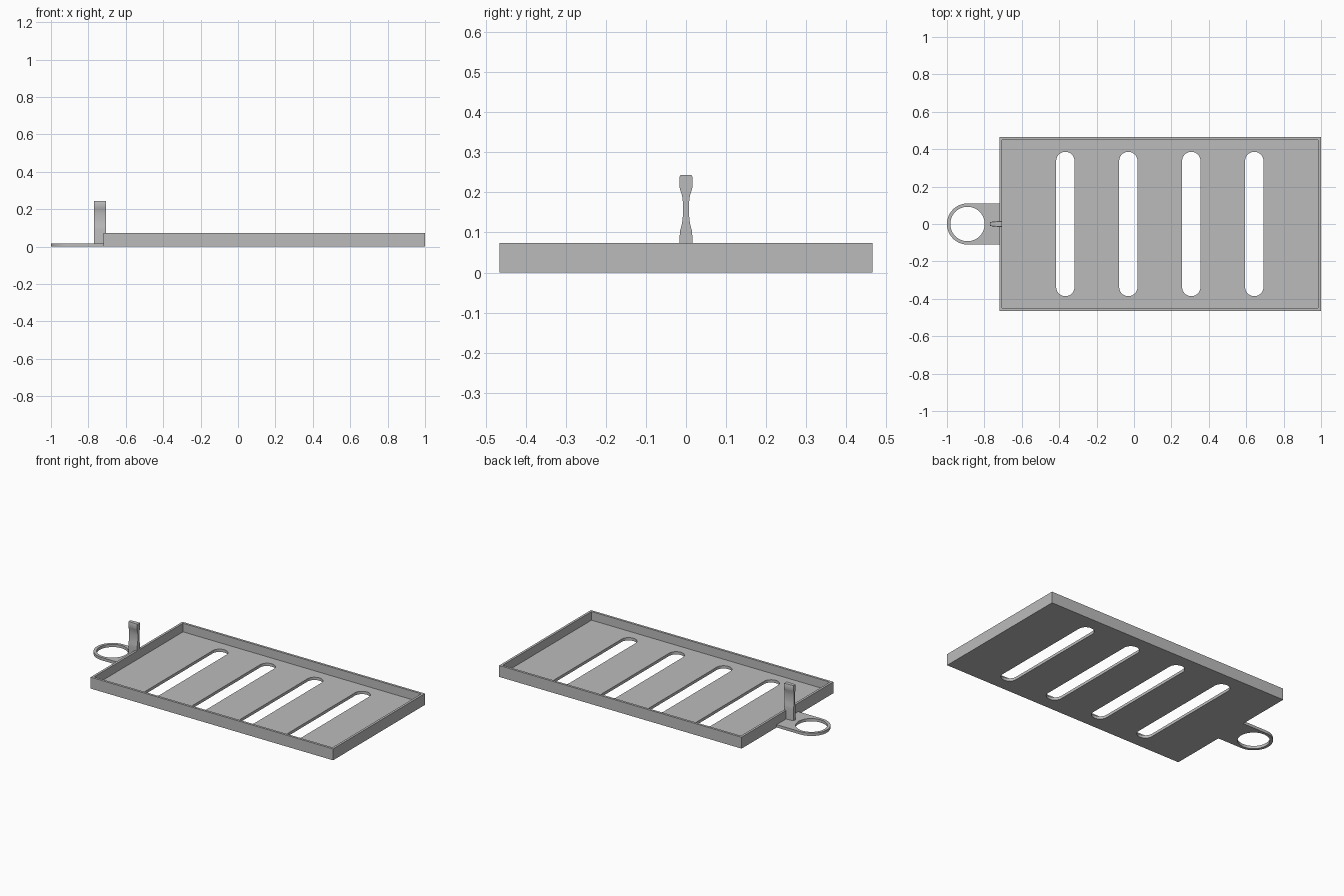
import bpy, bmesh
from math import pi, sin, cos

cube = bpy.data.objects.get("Cube")
if cube:
    bpy.data.objects.remove(cube, do_unlink=True)

gray = bpy.data.materials.new("plain gray")
gray.use_nodes = True
color = (0.5, 0.5, 0.5, 1)
gray.diffuse_color = color
gray.node_tree.nodes["Principled BSDF"].inputs["Base Color"].default_value = color

LEFT, RIGHT, HALF_Y = -0.72, 1.0, 0.465
HEIGHT, FLOOR, WALL = 0.073, 0.018, 0.015


def arc(cx, cy, r, start, end, steps=24):
    return [(cx + r * cos(start + (end - start) * i / steps),
             cy + r * sin(start + (end - start) * i / steps)) for i in range(steps + 1)]


def rectangle(x0, x1, y):
    return [(x0, -y), (x1, -y), (x1, y), (x0, y)]


def prism(name, outline, z0, z1):
    """Extrude a flat outline between two heights."""
    bm = bmesh.new()
    face = bm.faces.new([bm.verts.new((x, y, z0)) for x, y in outline])
    ext = bmesh.ops.extrude_face_region(bm, geom=[face])
    top = [v for v in ext["geom"] if isinstance(v, bmesh.types.BMVert)]
    bmesh.ops.translate(bm, verts=top, vec=(0, 0, z1 - z0))
    return finish(name, bm)


def finish(name, bm):
    bmesh.ops.recalc_face_normals(bm, faces=bm.faces)
    mesh = bpy.data.meshes.new(name)
    bm.to_mesh(mesh)
    bm.free()
    mesh.materials.append(gray)
    obj = bpy.data.objects.new(name, mesh)
    bpy.context.collection.objects.link(obj)
    return obj


def cut(target, cutter):
    """Subtract the cutter, then discard it."""
    mod = target.modifiers.new("cut", "BOOLEAN")
    mod.operation, mod.solver, mod.object = "DIFFERENCE", "EXACT", cutter
    bpy.context.view_layer.objects.active = target
    bpy.ops.object.modifier_apply(modifier=mod.name)
    bpy.data.objects.remove(cutter, do_unlink=True)


def smooth(obj):
    bpy.ops.object.select_all(action="DESELECT")
    obj.select_set(True)
    bpy.context.view_layer.objects.active = obj
    bpy.ops.object.shade_smooth_by_angle(angle=pi / 6)


# Shallow tray with a thin raised rim
tray = prism("tray", rectangle(LEFT, RIGHT, HALF_Y), 0, HEIGHT)
cut(tray, prism("tray_cavity", rectangle(LEFT + WALL, RIGHT - WALL, HALF_Y - WALL), FLOOR, 0.2))

# Four rounded slots through the floor
for i in range(4):
    x, r, end = -0.367 + 0.3367 * i, 0.049, 0.337
    slot = arc(x, end, r, 0, pi) + arc(x, -end, r, pi, 2 * pi)
    cut(tray, prism("slot_cutter", slot, -0.1, 0.1))
smooth(tray)

# Flat handle tab ending in a finger ring
ring_x, ring_r = -0.89, 0.11
outline = arc(ring_x, 0, ring_r, pi / 2, 3 * pi / 2, 40) + [(LEFT, -ring_r), (LEFT, ring_r)]
handle = prism("handle_ring", outline, 0, FLOOR)
cut(handle, prism("ring_cutter", arc(ring_x, 0, 0.092, 0, 2 * pi, 64)[:-1], -0.1, 0.1))
smooth(handle)

# Waisted upright post, narrowing toward the ring
profile = [(0.016, FLOOR), (0.016, 0.09), (0.0145, 0.105), (0.010, 0.122), (0.008, 0.14),
           (0.007, 0.16), (0.008, 0.178), (0.010, 0.193), (0.0145, 0.206), (0.0165, 0.215),
           (0.0165, 0.237), (0.014, 0.243)]
section = profile + [(-y, z) for y, z in reversed(profile)]
stations = [(-0.77, 0.6), (-0.755, 0.8), (LEFT + WALL, 1.0)]
bm = bmesh.new()
loops = [[bm.verts.new((x, y * s, z)) for y, z in section] for x, s in stations]
for a, b in zip(loops, loops[1:]):
    for i in range(len(section)):
        j = (i + 1) % len(section)
        bm.faces.new((a[i], a[j], b[j], b[i]))
bm.faces.new(loops[0])
bm.faces.new(loops[-1])
smooth(finish("upright_post", bm))
